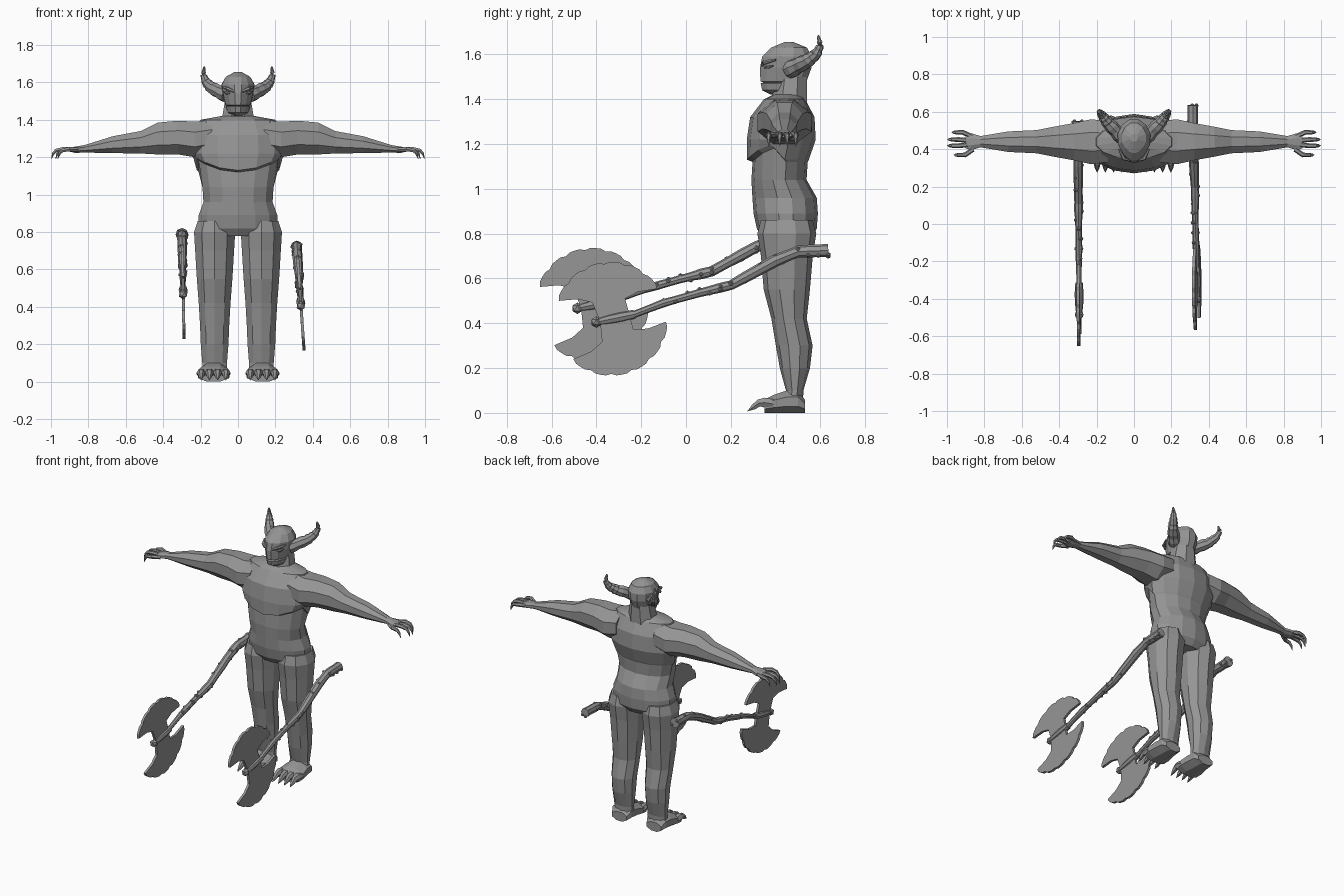
import bpy, bmesh, math, random
from mathutils import Vector

random.seed(4)
if "Cube" in bpy.data.objects:
    bpy.data.objects.remove(bpy.data.objects["Cube"])

shade = .3
grey = bpy.data.materials.new("stone_grey")
grey.diffuse_color = (shade, shade, shade, 1)
grey.use_nodes = True
grey.node_tree.nodes["Principled BSDF"].inputs["Base Color"].default_value = grey.diffuse_color


def finish(name, bm):
    bmesh.ops.recalc_face_normals(bm, faces=bm.faces)
    mesh = bpy.data.meshes.new(name)
    bm.to_mesh(mesh)
    bm.free()
    mesh.materials.append(grey)
    part = bpy.data.objects.new(name, mesh)
    bpy.context.collection.objects.link(part)


def skin(name, loops):
    """Bridge closed loops of points and cap both ends."""
    bm = bmesh.new()
    rows = [[bm.verts.new(point) for point in loop] for loop in loops]
    for low, high in zip(rows, rows[1:]):
        for k in range(len(low)):
            bm.faces.new((low[k - 1], low[k], high[k], high[k - 1]))
    bm.faces.new(rows[0])
    bm.faces.new(rows[-1])
    finish(name, bm)


def loft(name, axis, middle, rings, sides=8, shape=None, side=1):
    """Each ring is its place on the axis, half width, cross centre and half depth."""
    grow = 1 / math.cos(math.pi / sides)
    loops = []
    for place, width, centre, depth in rings:
        loop = []
        for k in range(sides):
            angle = math.tau * (k + .5) / sides
            a = middle + width * grow * math.cos(angle)
            b = centre + depth * grow * math.sin(angle)
            point = Vector({"x": (place, a, b), "y": (a, place, b), "z": (a, b, place)}[axis])
            if shape:
                shape(point)
            point.x *= side
            loop.append(point)
        loops.append(loop)
    skin(name, loops)


def tube(name, points, radii, sides=6, side=1):
    points = [Vector((x * side, y, z)) for x, y, z in points]
    loops = []
    for i, point in enumerate(points):
        along = points[min(i + 1, len(points) - 1)] - points[max(i - 1, 0)]
        turn = along.to_track_quat("Z", "Y")
        ring = [math.tau * k / sides for k in range(sides)]
        loops.append([point + turn @ Vector((math.cos(t), math.sin(t), 0)) * radii[i] for t in ring])
    skin(name, loops)


def balls(name, centres, radius):
    bm = bmesh.new()
    for centre in centres:
        ball = bmesh.ops.create_icosphere(bm, subdivisions=1, radius=radius)["verts"]
        bmesh.ops.translate(bm, verts=ball, vec=centre)
    finish(name, bm)


def resample(points, steps):
    """Split every span of a path evenly."""
    points = [Vector(point) for point in points]
    path = [a.lerp(b, i / steps) for a, b in zip(points, points[1:]) for i in range(steps)]
    return path + [points[-1]]


def arch_chest(point):
    # The overhanging chest edge rises toward the arms
    if point.y < .42 and 1.1 < point.z < 1.2:
        point.z += 1.4 * point.x ** 2


def narrow_muzzle(point):
    point.x *= 1 - 2.2 * max(0, .44 - point.y)


# Torso from hips to collar
loft("torso", "z", 0, [
    (.78, .19, .45, .1), (.82, .21, .45, .13), (.89, .21, .445, .14), (.96, .185, .44, .14),
    (1.04, .19, .415, .12), (1.12, .21, .42, .12), (1.13, .22, .41, .135),
    (1.22, .245, .425, .15), (1.32, .24, .43, .14), (1.4, .2, .44, .09), (1.42, .09, .45, .06)],
    sides=14, shape=arch_chest)
loft("neck", "z", 0, [(1.38, .09, .46, .08), (1.5, .07, .47, .07)])

# Head with a jaw crease
loft("head", "z", 0, [
    (1.42, .04, .44, .06), (1.44, .06, .43, .09), (1.47, .067, .43, .097), (1.475, .063, .44, .095),
    (1.48, .07, .435, .103), (1.54, .084, .445, .115), (1.59, .088, .45, .11),
    (1.63, .065, .46, .08), (1.655, .02, .46, .02)], sides=12, shape=narrow_muzzle)

for side, label in ((1, "left"), (-1, "right")):
    # Brow and eye
    tube(label + "_brow", [(.02, .34, 1.55), (.055, .35, 1.565), (.08, .4, 1.575)],
         (.007, .011, .005), side=side)
    tube(label + "_eye", [(.045, .35, 1.54), (.06, .365, 1.545), (.075, .39, 1.55)],
         (.003, .01, .003), side=side)

    # Ridged horn sweeping out, back and up
    path = resample([(.06, .46, 1.53), (.14, .54, 1.57), (.17, .58, 1.6),
                     (.185, .6, 1.64), (.18, .59, 1.685)], 4)
    thick = [.044 * (1 - i / len(path)) ** .8 * (1 if i % 2 else .88) for i in range(len(path))]
    tube(label + "_horn", path, thick, 8, side)

    # Arm, narrowing from shoulder to wrist and widening into the palm
    loft(label + "_arm", "x", .44, [
        (.14, .11, 1.31, .09), (.23, .12, 1.295, .095), (.32, .1, 1.305, .09),
        (.43, .08, 1.3, .085), (.52, .062, 1.28, .06), (.67, .055, 1.267, .045),
        (.82, .03, 1.245, .02), (.87, .045, 1.24, .017), (.9, .035, 1.24, .01)], side=side)

    # Hooked fingers spread from the palm
    for number, spread in enumerate((-1.2, -.3, .3, 1)):
        y = .435 + .055 * spread
        tip = 1 - .025 * spread ** 2
        tube(f"{label}_finger_{number + 1}",
             [(.86, .435 + .03 * spread, 1.24), (tip - .06, y, 1.243), (tip - .025, y, 1.236),
              (tip - .01, y, 1.22), (tip, y, 1.19)], (.013, .013, .011, .008, .001), side=side)

    # Leg
    loft(label + "_leg", "z", .125, [
        (.86, .09, .45, .11), (.8, .11, .45, .125), (.7, .104, .45, .11), (.55, .095, .45, .098),
        (.42, .085, .46, .075), (.3, .078, .483, .078), (.2, .074, .486, .064),
        (.1, .066, .485, .037), (.04, .066, .48, .04)], sides=10, side=side)

    # Flat foot with clawed toes
    loft(label + "_foot", "y", .13, [
        (.53, .055, .03, .03), (.5, .07, .05, .05), (.45, .076, .05, .05),
        (.39, .085, .04, .04), (.35, .08, .03, .03)], side=side)
    for toe in range(4):
        x = .065 + .044 * toe
        tube(f"{label}_toe_{toe + 1}",
             [(x, .39, .04), (x, .35, .046), (x, .325, .044), (x, .3, .025), (x, .275, .008)],
             (.024, .025, .019, .013, .001), side=side)


def blade_outline():
    """Two scalloped crescents on one circle, parted by a hooked notch on each side."""
    polar = []
    for notch, opening, depth, end in ((15, 18, .085, 161), (194, 33, .05, 357)):
        polar += [(notch - opening - 12, .17), (notch - opening - 22, .11), (notch, depth),
                  (notch + opening + 22, .11), (notch + opening + 12, .17)]
        start = notch + opening
        steps = 24
        for i in range(steps + 1):
            ripple = .004 if i % 4 else -.004
            polar.append((start + (end - start) * i / steps, .25 + ripple))
    return [(-.335 + r * math.cos(math.radians(t)), .42 + r * math.sin(math.radians(t)))
            for t, r in polar]


def axe(label, x_low, lean, back, lift):
    """Double-bladed axe with a gnarled handle, lying in a slightly leaning plane."""
    def place(point, offset=0):
        y, z = point
        return Vector((x_low - lean * z + offset, y + back, z + lift))

    path = [place(point) for point in resample([
        (.635, .725), (.5, .72), (.4, .68), (.2, .57), (.06, .535), (-.1, .49),
        (-.23, .44), (-.4, .405)], 3)]
    count = len(path)
    wood = [.031 - .016 * min(1, 1.3 * i / count) for i in range(count)]
    tube(label + "_axe_handle", path, [r * random.uniform(.9, 1.12) for r in wood], 8)

    # Knots along the wood, a knob at its end
    knots = []
    for point, radius in list(zip(path, wood))[:-6] * 2:
        angle = random.uniform(0, math.tau)
        knots.append(point + Vector((math.cos(angle), 0, math.sin(angle))) * radius * .85)
    balls(label + "_axe_knots", knots, .011)
    balls(label + "_axe_knob", path[-1:], .026)

    # Blade and the socket that grips the handle
    outline = blade_outline()
    skin(label + "_axe_blade", [[place(point, offset) for point in outline] for offset in (-.008, .008)])
    tube(label + "_axe_socket", path[-4:], (.02, .024, .022, .016), 8)


axe("left", .365, .07, 0, 0)
axe("right", -.285, .02, -.085, .062)
